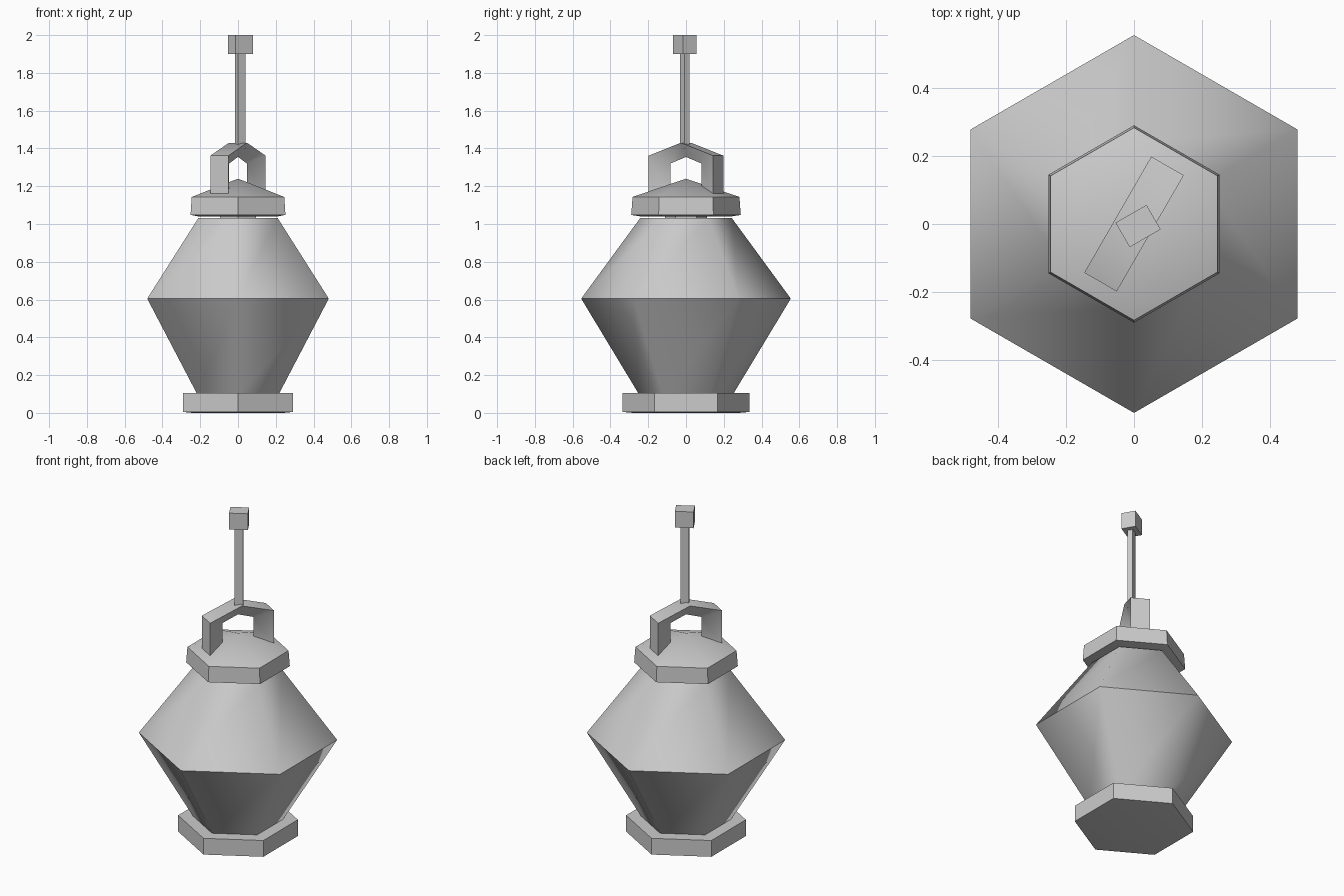
import bpy, bmesh, math
from mathutils import Matrix

cube = bpy.data.objects.get("Cube")
if cube:
    bpy.data.objects.remove(cube, do_unlink=True)

GREY = (0.6, 0.6, 0.6, 1)
metal = bpy.data.materials.new("grey_metal")
metal.use_nodes = True
metal.diffuse_color = GREY
metal.node_tree.nodes["Principled BSDF"].inputs["Base Color"].default_value = GREY


def finish(name, bm):
    """Turn a bmesh into an object, smooth except at sharp edges."""
    bmesh.ops.recalc_face_normals(bm, faces=bm.faces)
    mesh = bpy.data.meshes.new(name)
    bm.to_mesh(mesh)
    bm.free()
    mesh.materials.append(metal)
    obj = bpy.data.objects.new(name, mesh)
    bpy.context.collection.objects.link(obj)
    bpy.ops.object.select_all(action='DESELECT')
    obj.select_set(True)
    bpy.context.view_layer.objects.active = obj
    bpy.ops.object.shade_smooth_by_angle(angle=math.radians(56))
    return obj


def loft(bm, rings):
    """Bridge equal rings of points and close both ends."""
    loops = [[bm.verts.new(p) for p in ring] for ring in rings]
    for a, b in zip(loops, loops[1:]):
        for i in range(len(a)):
            j = (i + 1) % len(a)
            bm.faces.new((a[i], a[j], b[j], b[i]))
    bm.faces.new(loops[0])
    bm.faces.new(loops[-1])


def hexagon(name, profile):
    """Six-sided turned part with corners towards front and back."""
    bm = bmesh.new()
    angles = [math.radians(90 + 60 * i) for i in range(6)]
    loft(bm, [[(r * math.cos(a), r * math.sin(a), z) for a in angles]
              for r, z in profile])
    bmesh.ops.remove_doubles(bm, verts=bm.verts, dist=0.0005)
    return finish(name, bm)


def box(name, size, centre, turn):
    bm = bmesh.new()
    bmesh.ops.create_cube(bm, size=1, matrix=Matrix.Translation(centre)
                          @ Matrix.Rotation(math.radians(turn), 4, 'Z')
                          @ Matrix.Diagonal((*size, 1)))
    return finish(name, bm)


# Base, body, neck and lid
hexagon("base", [(0.28, 0), (0.335, 0.005), (0.335, 0.105)])
hexagon("lantern_body", [(0.25, 0.1), (0.555, 0.605), (0.242, 1.032)])
hexagon("neck", [(0.11, 1.02), (0.11, 1.05)])
hexagon("lid", [(0.24, 1.04), (0.29, 1.048), (0.283, 1.143), (0.0001, 1.24)])

# Arched handle: triangular bar, flat side out, ridge inwards
bm = bmesh.new()
outer = [(-0.197, 1.15), (-0.197, 1.362), (0, 1.43), (0.197, 1.362), (0.197, 1.15)]
inner = [(-0.095, 1.15), (-0.095, 1.32), (0, 1.355), (0.095, 1.32), (0.095, 1.15)]
loft(bm, [[(ou, -0.055, oz), (ou, 0.055, oz), (iu, 0, iz)]
          for (ou, oz), (iu, iz) in zip(outer, inner)])
bmesh.ops.rotate(bm, verts=bm.verts, matrix=Matrix.Rotation(math.radians(60), 3, 'Z'))
finish("handle", bm)

# Hanging rod and its end block
box("hanging_rod", (0.048, 0.03, 0.51), (0.012, -0.006, 1.655), 30)
box("end_block", (0.105, 0.083, 0.1), (0.012, -0.006, 1.95), 30)
